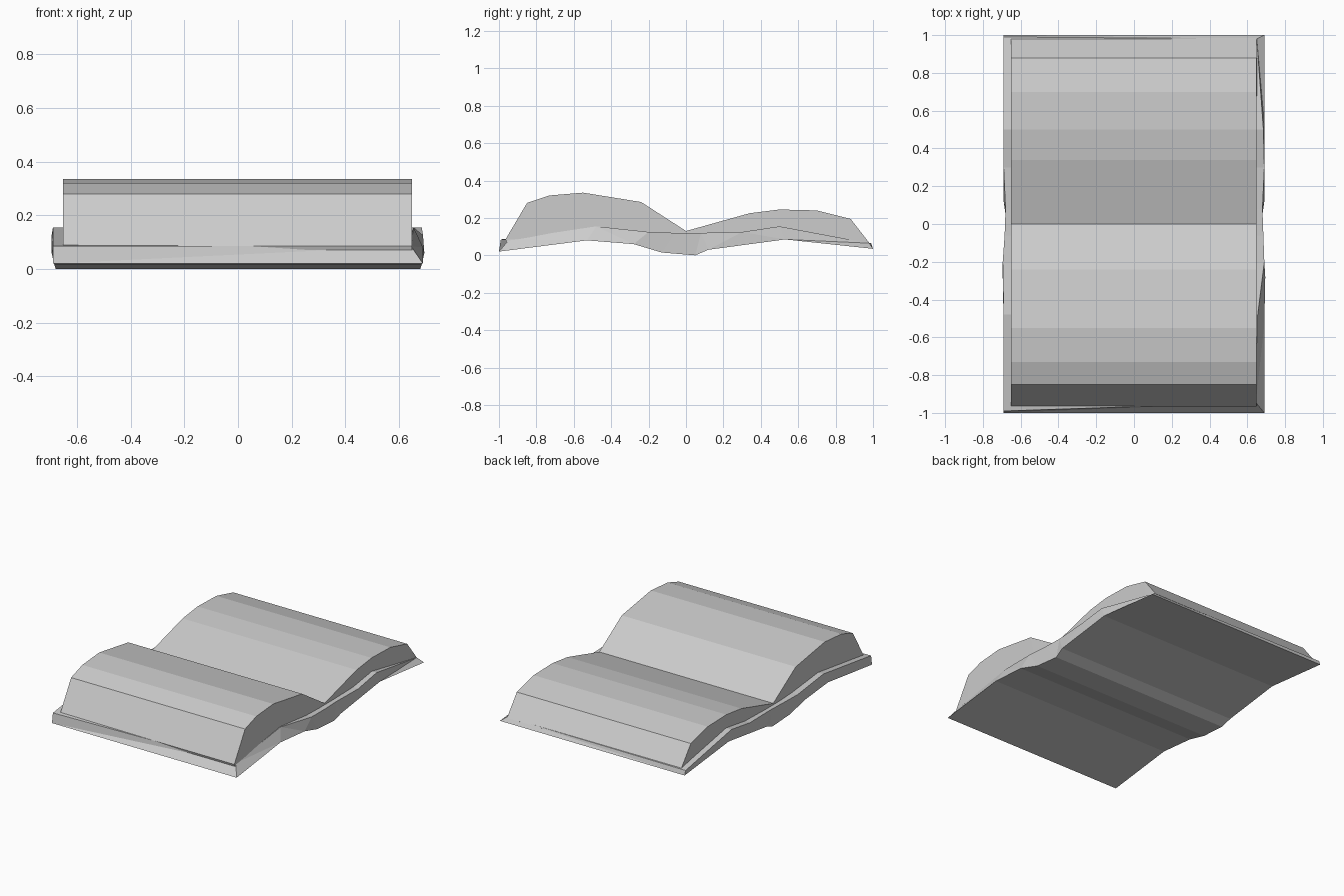
import bpy, bmesh

if "Cube" in bpy.data.objects:
    bpy.data.objects.remove(bpy.data.objects["Cube"], do_unlink=True)

paper = bpy.data.materials.new("light_grey")
paper.use_nodes = True
grey = (0.6, 0.6, 0.6, 1)
paper.diffuse_color = grey
paper.node_tree.nodes["Principled BSDF"].inputs["Base Color"].default_value = grey


def loft(name, rings):
    """Skin a row of equal rings and cap both ends."""
    bm = bmesh.new()
    rows = [[bm.verts.new(p) for p in ring] for ring in rings]
    n = len(rows[0])
    for a, b in zip(rows, rows[1:]):
        for i in range(n):
            j = (i + 1) % n
            bm.faces.new((a[i], a[j], b[j], b[i]))
    bm.faces.new(rows[0])
    bm.faces.new(rows[-1])
    bmesh.ops.triangulate(bm, faces=[f for f in bm.faces])
    bmesh.ops.recalc_face_normals(bm, faces=bm.faces[:])
    mesh = bpy.data.meshes.new(name)
    bm.to_mesh(mesh)
    bm.free()
    mesh.materials.append(paper)
    obj = bpy.data.objects.new(name, mesh)
    bpy.context.collection.objects.link(obj)
    return obj


# Bent cover: bottom y, z; top y, z; top left edge; outer width; corner skew
cover = [
    (-1.0, .02, -.99, .085, .645, .69, .045),
    (-.53, .08, -.48, .155, .655, .69, 0),
    (-.28, .06, -.2, .125, .69, .695, 0),
    (-.13, .015, -.06, .12, .685, .685, 0),
    (.05, .0, .08, .12, .68, .68, 0),
    (.12, .03, .3, .125, .69, .69, 0),
    (.53, .085, .5, .155, .685, .69, 0),
    (1.0, .035, .99, .065, .65, .69, -.01),
]
loft("book_cover", [
    [(-w, yb, zb), (w, yb, zb), (left, yt + skew, zt), (-w, yt, zt)]
    for yb, zb, yt, zt, left, w, skew in cover])

# Page blocks: top y, z; base y, z
front_pages = [
    (-.965, .085, -.96, .07), (-.85, .28, -.85, .09),
    (-.73, .32, -.7, .11), (-.55, .335, -.5, .13),
    (-.24, .285, -.2, .11), (0, .13, 0, .08),
]
back_pages = [
    (0, .13, 0, .08), (.34, .225, .3, .11), (.5, .245, .5, .13),
    (.7, .24, .7, .11), (.88, .195, .88, .075), (.985, .06, .97, .05),
]
for name, stations in (("front_pages", front_pages), ("back_pages", back_pages)):
    loft(name, [
        [(-.65, yb, zb), (.65, yb, zb), (.648, yt, zt), (-.652, yt, zt)]
        for yt, zt, yb, zb in stations])
